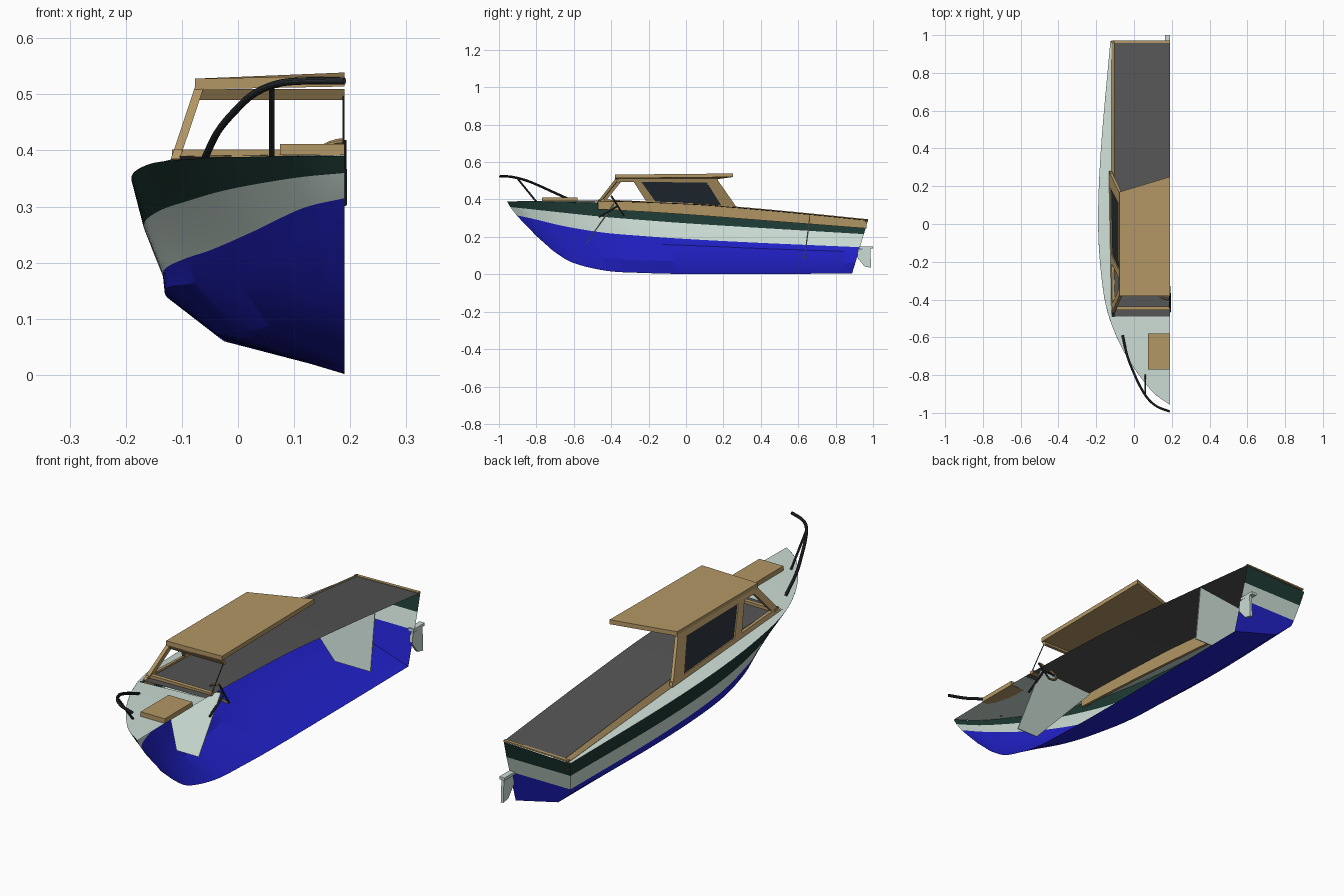
import bpy, bmesh, math
from mathutils import Vector

if "Cube" in bpy.data.objects:
    bpy.data.objects.remove(bpy.data.objects["Cube"])

CX = 0.19  # cut plane along the boat's centreline


def material(name, rgb):
    m = bpy.data.materials.new(name)
    m.diffuse_color = (*rgb, 1)
    m.use_nodes = True
    m.node_tree.nodes["Principled BSDF"].inputs["Base Color"].default_value = m.diffuse_color
    return m


BLUE = material("bottom blue", (0.015, 0.015, 0.58))
WHITE = material("pale green white", (0.60, 0.72, 0.66))
GREEN = material("dark green", (0.012, 0.040, 0.032))
WOOD = material("tan wood", (0.45, 0.31, 0.13))
GREY = material("cover grey", (0.09, 0.09, 0.09))
GLASS = material("dark glass", (0.018, 0.025, 0.034))
METAL = material("dark metal", (0.024, 0.03, 0.034))


def build(name, verts, faces, mats, idx=None, smooth=False):
    me = bpy.data.meshes.new(name)
    me.from_pydata([tuple(v) for v in verts], [], faces)
    for m in mats:
        me.materials.append(m)
    if idx:
        me.polygons.foreach_set("material_index", idx)
    bm = bmesh.new()
    bm.from_mesh(me)
    bmesh.ops.remove_doubles(bm, verts=bm.verts, dist=0.0002)
    bmesh.ops.recalc_face_normals(bm, faces=bm.faces)
    bm.to_mesh(me)
    bm.free()
    ob = bpy.data.objects.new(name, me)
    bpy.context.collection.objects.link(ob)
    if smooth:
        bpy.ops.object.select_all(action='DESELECT')
        ob.select_set(True)
        bpy.context.view_layer.objects.active = ob
        bpy.ops.object.shade_smooth_by_angle(angle=math.radians(25))
    return ob


def loft(name, rows, mats, idx_of=lambda r: 0, closed=False, smooth=True):
    n, k = len(rows), len(rows[0])
    faces, idx = [], []
    for r in range(n if closed else n - 1):
        s = (r + 1) % n
        for c in range(k - 1):
            faces.append((r * k + c, r * k + c + 1, s * k + c + 1, s * k + c))
            idx.append(idx_of(r))
    return build(name, [p for row in rows for p in row], faces, mats, idx, smooth)


def prism(name, pts, off, mat):
    n = len(pts)
    a = [Vector(p) for p in pts]
    v = a + [p + Vector(off) for p in a]
    f = [tuple(range(n)), tuple(range(2 * n - 1, n - 1, -1))]
    f += [(i, (i + 1) % n, (i + 1) % n + n, i + n) for i in range(n)]
    return build(name, v, f, [mat])


def box(name, x0, x1, y0, y1, z0, z1, mat):
    return prism(name, [(x0, y0, z0), (x1, y0, z0), (x1, y1, z0), (x0, y1, z0)], (0, 0, z1 - z0), mat)


def curve(pts, steps=6):
    # smooth path through the given points
    p = [Vector(q) for q in pts]
    p = [2 * p[0] - p[1]] + p + [2 * p[-1] - p[-2]]
    out = []
    for i in range(1, len(p) - 2):
        for s in range(steps):
            t = s / steps
            a, b, c, d = p[i - 1:i + 3]
            out.append(0.5 * (2 * b + (c - a) * t + (2 * a - 5 * b + 4 * c - d) * t * t
                              + (3 * b - a - 3 * c + d) * t ** 3))
    return out + [p[-2]]


def tube(name, path, r, mat, sides=10):
    rows = []
    for k in range(sides):
        ang = 2 * math.pi * k / sides
        row = []
        for i, p in enumerate(path):
            d = (path[min(i + 1, len(path) - 1)] - path[max(i - 1, 0)]).normalized()
            u = d.cross(Vector((0.3, 0.2, 1))).normalized()
            row.append(p + r * (math.cos(ang) * u + math.sin(ang) * d.cross(u)))
        rows.append(row)
    return loft(name, rows, [mat], closed=True)


# hull shell: five lines from sheer to keel, lofted into colour bands
sheer = curve([(CX, -.957, .39), (.09, -.88, .39), (-.04, -.7, .387), (-.13, -.5, .381),
               (-.17, -.3, .371), (-.19, 0, .352), (-.175, .4, .321), (-.125, .969, .277)])
band_top = curve([(CX, -.94, .36), (.1, -.855, .351), (-.015, -.67, .331), (-.09, -.47, .31),
                  (-.137, -.28, .294), (-.166, 0, .273), (-.16, .4, .248), (-.115, .951, .215)])
band_low = curve([(CX, -.905, .315), (.115, -.82, .297), (.03, -.65, .257), (-.045, -.45, .224),
                  (-.095, -.26, .207), (-.13, 0, .189), (-.13, .4, .168), (-.1, .93, .145)])
chine_up = curve([(CX, -.87, .277), (.13, -.79, .25), (.06, -.64, .206), (-.02, -.44, .175),
                  (-.083, -.25, .163), (-.126, 0, .155), (-.126, .4, .138), (-.093, .923, .12)])
chine = curve([(CX, -.80, .205), (.155, -.74, .166), (.11, -.61, .117), (.05, -.43, .086),
               (.003, -.24, .075), (-.032, 0, .071), (-.035, .4, .068), (-.025, .905, .06)])
keel = curve([(CX, -.755, .165), (CX, -.70, .118), (CX, -.60, .06), (CX, -.42, .018),
              (CX, -.22, .007), (CX, 0, .002), (CX, .4, .002), (CX, .888, .004)])
loft("hull", [sheer, band_top, band_low, chine_up, chine, keel], [GREEN, WHITE, BLUE],
     lambda r: min(r, 2))

# transom in the same bands
t = [sheer[-1], band_top[-1], band_low[-1], chine_up[-1], chine[-1], keel[-1]]
t += [Vector((CX, .97, .289)), Vector((CX, .951, .215)), Vector((CX, .93, .145))]
build("transom", t, [(0, 6, 7, 1), (1, 7, 8, 2), (2, 8, 5, 4, 3)], [GREEN, WHITE, BLUE], [0, 1, 2])


def at(line, y):
    # point on a polyline at station y
    for a, b in zip(line, line[1:]):
        if a.y <= y <= b.y:
            return a.lerp(b, (y - a.y) / max(b.y - a.y, 1e-6))
    return line[0] if y < line[0].y else line[-1]


crown = curve([(0, -.957, .39), (0, -.49, .394), (0, 0, .378), (0, .27, .358), (0, .6, .328), (0, .969, .291)])

# foredeck and side deck
ys = [-.957 + .467 * (i / 16) ** 1.5 for i in range(17)]
edge = [at(sheer, y) for y in ys]
loft("foredeck", [edge, [Vector((CX, y, at(crown, y).z)) for y in ys]], [WHITE])
ys = [-.49 + 1.455 * i / 24 for i in range(25)]
edge = [at(sheer, y) for y in ys]
loft("side_deck", [edge, [Vector((max(-.116, p.x), p.y, p.z + .004)) for p in edge]], [WHITE])

# grey cockpit cover
loft("cockpit_cover", [[Vector((-.104, y, at(crown, y).z - .004)) for y in ys],
                       [Vector((CX, y, at(crown, y).z)) for y in ys]], [GREY])

# wooden coaming along the cockpit, sloping inward
cy = [-.47 + 1.435 * i / 20 for i in range(21)]
low = [Vector((-.118, y, at(sheer, y).z - .032)) for y in cy]
mid = [Vector((-.118, y, at(sheer, y).z + .005)) for y in cy]
top = [Vector((-.104, y, at(crown, y).z + .004)) for y in cy]
inn = [Vector((-.106, y, at(sheer, y).z - .032)) for y in cy]
loft("coaming", [low, mid, top, inn], [WOOD], closed=True, smooth=False)
prism("transom_cap", [(-.118, .958, .283), (CX, .958, .29), (CX, .972, .29), (-.118, .972, .283)],
      (0, 0, .006), WOOD)


# cabin side: pillars and window lie in an inward leaning plane
def side(name, yz, thick, mat, inset=0.0):
    prism(name, [(-.118 + inset + (z - .39) * .335, y, z) for y, z in yz], (thick, 0, 0), mat)


side("front_pillar", [(-.475, .385), (-.435, .385), (-.335, .51), (-.378, .51)], .016, WOOD)
side("middle_pillar", [(-.20, .37), (-.15, .37), (-.25, .51), (-.29, .51)], .014, WOOD)
side("rear_pillar", [(.2, .35), (.28, .345), (.165, .51), (.1, .51)], .014, WOOD)
side("side_window", [(-.155, .375), (.205, .353), (.1, .505), (-.25, .505)], .004, GLASS, .005)
side("window_sill", [(-.475, .385), (.28, .345), (.275, .362), (-.465, .402)], .014, WOOD)

# windscreen frame
box("windscreen_sill", -.118, CX, -.455, -.437, .388, .402, WOOD)
tube("windscreen_post", [Vector((.188, -.445, .40)), Vector((.188, -.365, .50))], .002, METAL, 6)
prism("windscreen_header", [(-.078, -.378, .51), (CX, -.378, .51), (CX, -.365, .49), (-.084, -.365, .49)],
      (0, .014, 0), WOOD)

# roof with fascia and an aft edge raked toward the centreline
prism("roof", [(-.077, -.38, .509), (CX, -.38, .514), (CX, .25, .52), (-.077, .17, .509)], (0, 0, .019), WOOD)
side("roof_fascia", [(-.378, .495), (.17, .49), (.17, .526), (-.38, .526)], .012, WOOD)

# foredeck hatch
box("hatch", .075, CX, -.77, -.58, .392, .412, WOOD)

# bow rail and stanchion
rail = curve([(-.06, -.59, .385), (-.035, -.7, .435), (0, -.79, .476), (.03, -.855, .502),
              (.07, -.92, .519), (.12, -.965, .524), (CX, -.993, .524)])
tube("bow_rail", rail, .0065, METAL)
tube("rail_post", [Vector((.06, -.8, .388)), Vector((.06, -.905, .517))], .005, METAL)

# half steering wheel on a slanted column
hub = Vector((CX, -.365, .365))
up = Vector((0, -.54, .84))
rim = [hub + .062 * (math.cos(a) * up - math.sin(a) * Vector((1, 0, 0)))
       for a in [math.pi * i / 14 for i in range(15)]]
tube("wheel_rim", rim, .005, WOOD, 8)
for i in (0, 7, 14):
    tube("wheel_spoke", [hub, rim[i]], .004, METAL, 6)
tube("wheel_column", [hub, hub + Vector((0, -.10, -.06))], .005, METAL, 8)

# bulkheads
prism("front_bulkhead", [(CX, -.54, .16), (.085, -.54, .16), (-.085, -.39, .365), (CX, -.39, .378)],
      (0, .004, 0), WHITE)
prism("rear_bulkhead", [(CX, .63, .08), (.02, .63, .08), (-.085, .645, .18), (-.1, .66, .285), (CX, .66, .318)],
      (0, .004, 0), WHITE)

# rudder with top plate
prism("rudder", [(.178, .92, .135), (.178, .985, .14), (.178, .99, .035), (.178, .955, .042), (.178, .915, .09)],
      (.012, 0, 0), WHITE)
box("rudder_plate", .165, CX, .925, 1.0, .138, .15, WHITE)
